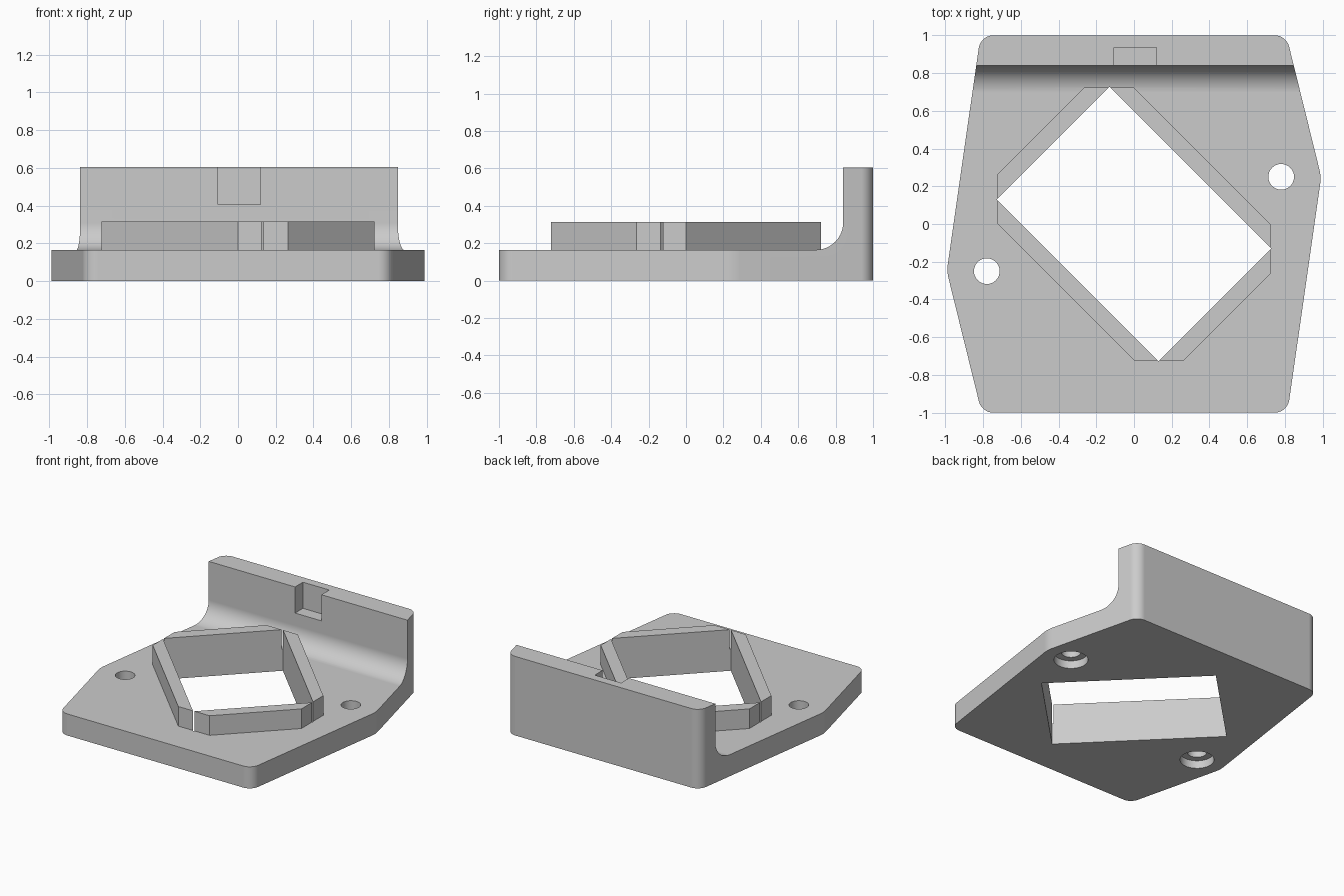
import bpy, bmesh, math
from mathutils import Vector

cube = bpy.data.objects.get("Cube")
if cube:
    bpy.data.objects.remove(cube)

grey = bpy.data.materials.new("mid_grey")
grey.use_nodes = True
colour = (0.6, 0.6, 0.6, 1)
grey.diffuse_color = colour
grey.node_tree.nodes["Principled BSDF"].inputs["Base Color"].default_value = colour


def prism(name, points, lo, hi, axis="z"):
    """Extrude a flat outline from lo to hi along z, or a (y, z) outline along x."""
    bm = bmesh.new()
    place = (lambda p: (p[0], p[1], lo)) if axis == "z" else (lambda p: (lo, p[0], p[1]))
    face = bm.faces.new([bm.verts.new(place(p)) for p in points])
    new = bmesh.ops.extrude_face_region(bm, geom=[face])["geom"]
    shift = Vector((0, 0, hi - lo)) if axis == "z" else Vector((hi - lo, 0, 0))
    bmesh.ops.translate(bm, vec=shift, verts=[v for v in new if isinstance(v, bmesh.types.BMVert)])
    bmesh.ops.recalc_face_normals(bm, faces=bm.faces)
    mesh = bpy.data.meshes.new(name)
    bm.to_mesh(mesh)
    bm.free()
    mesh.materials.append(grey)
    obj = bpy.data.objects.new(name, mesh)
    bpy.context.collection.objects.link(obj)
    return obj


def arc(cx, cy, r, start, end, steps):
    return [(cx + r * math.cos(start + (end - start) * i / steps),
             cy + r * math.sin(start + (end - start) * i / steps)) for i in range(steps + 1)]


def rounded(corners):
    """Round each (x, y, radius) corner of a counter-clockwise convex outline."""
    out = []
    for i, (x, y, r) in enumerate(corners):
        p = Vector((x, y))
        a = (p - Vector(corners[i - 1][:2])).normalized()
        b = (Vector(corners[(i + 1) % len(corners)][:2]) - p).normalized()
        turn = a.angle(b)
        centre = p - a * r * math.tan(turn / 2) + Vector((-a.y, a.x)) * r
        start = math.atan2(-a.x, a.y)
        out += arc(centre.x, centre.y, r, start, start + turn, 10)
    return out


def combine(target, other, operation):
    mod = target.modifiers.new(operation, "BOOLEAN")
    mod.object, mod.operation, mod.solver = other, operation, "EXACT"
    bpy.context.view_layer.objects.active = target
    bpy.ops.object.modifier_apply(modifier=mod.name)
    bpy.data.objects.remove(other)


# Side profile: base plate, filleted into the rear wall
base_top, wall_top, wall_y, fillet = 0.165, 0.605, 0.84, 0.145
profile = [(-1, 0), (1, 0), (1, wall_top), (wall_y, wall_top)]
profile += arc(wall_y - fillet, base_top + fillet, fillet, 0, -math.pi / 2, 16)
profile += [(-1, base_top)]
bracket = prism("mounting_bracket", profile, -1.2, 1.2, "x")

# Plan outline: the second half is the first turned by 180 degrees
half = [(0.813, -1, 0.08), (0.992, 0.25, 0.208), (0.807, 1, 0.08)]
outline = rounded(half + [(-x, -y, r) for x, y, r in half])
combine(bracket, prism("outline", outline, -0.1, 0.8), "INTERSECT")

# Raised collar around the opening
collar = [(0.722, -0.265), (0.722, 0), (0, 0.722), (-0.265, 0.722)]
collar += [(-x, -y) for x, y in collar]
combine(bracket, prism("collar", collar, 0.08, 0.315), "UNION")

# Diagonal rectangular opening through plate and collar
opening = [(0.728, -0.13), (-0.13, 0.728), (-0.728, 0.13), (0.13, -0.728)]
combine(bracket, prism("opening", opening, -0.1, 0.5), "DIFFERENCE")

# Screw holes, counterbored from below
for side in (1, -1):
    for radius, top in ((0.068, 0.3), (0.118, 0.06)):
        circle = arc(0.78 * side, 0.25 * side, radius, 0, 2 * math.pi, 48)[:-1]
        combine(bracket, prism("screw_hole", circle, -0.1, top), "DIFFERENCE")

# Notch in the top inner edge of the wall
notch = [(-0.105, 0.78), (0.118, 0.78), (0.118, 0.935), (-0.105, 0.935)]
combine(bracket, prism("notch", notch, 0.405, 0.8), "DIFFERENCE")

# Smooth the rounded parts, keep flat faces flat
bpy.ops.object.select_all(action="DESELECT")
bracket.select_set(True)
bpy.context.view_layer.objects.active = bracket
bpy.ops.object.shade_smooth_by_angle(angle=math.radians(30))
normals = bracket.modifiers.new("flat_faces", "WEIGHTED_NORMAL")
normals.keep_sharp = True
